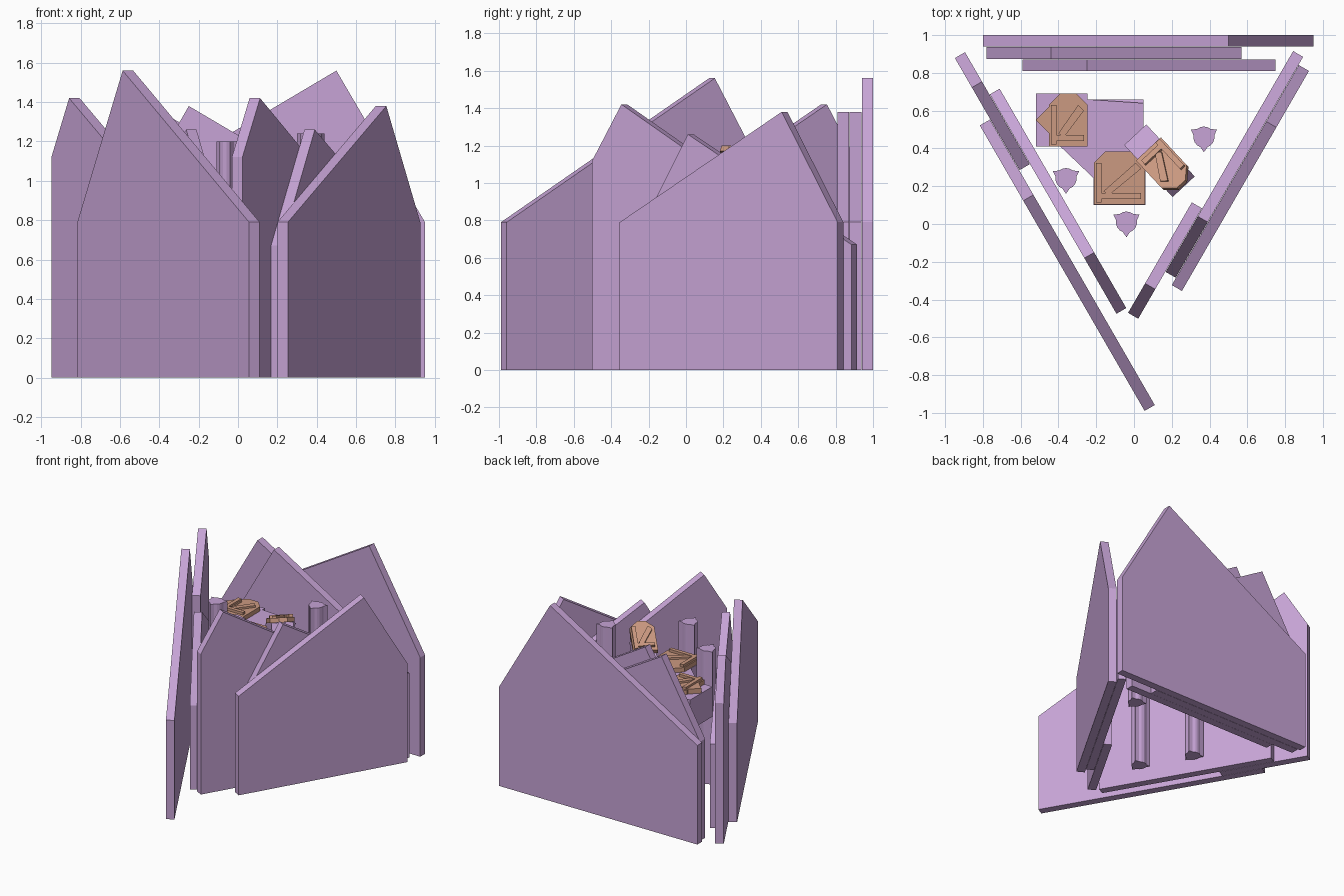
import bpy, bmesh, math
from mathutils import Vector, Matrix

if "Cube" in bpy.data.objects:
    bpy.data.objects.remove(bpy.data.objects["Cube"])


def material(name, rgb):
    m = bpy.data.materials.new(name)
    m.diffuse_color = (*rgb, 1)
    m.use_nodes = True
    m.node_tree.nodes["Principled BSDF"].inputs["Base Color"].default_value = m.diffuse_color
    return m


PURPLE = material("lilac", (0.57, 0.37, 0.67))
BROWN = material("clay_brown", (0.60, 0.32, 0.22))


def prism(name, points, direction, mat):
    """Extrude a closed 3D outline along a direction."""
    bm = bmesh.new()
    face = bm.faces.new([bm.verts.new(p) for p in points])
    ext = bmesh.ops.extrude_face_region(bm, geom=[face])
    moved = [v for v in ext["geom"] if isinstance(v, bmesh.types.BMVert)]
    bmesh.ops.translate(bm, verts=moved, vec=direction)
    # the starting face may remain or not, so cap any open side
    edges = [e for e in bm.edges if e.is_boundary]
    if edges:
        bmesh.ops.holes_fill(bm, edges=edges)
    bmesh.ops.recalc_face_normals(bm, faces=bm.faces)
    me = bpy.data.meshes.new(name)
    bm.to_mesh(me)
    bm.free()
    me.materials.append(mat)
    ob = bpy.data.objects.new(name, me)
    bpy.context.collection.objects.link(ob)
    return ob


def slab(name, outline, z0, z1, mat, matrix=None):
    ob = prism(name, [(x, y, z0) for x, y in outline], Vector((0, 0, z1 - z0)), mat)
    if matrix is not None:
        ob.matrix_world = matrix
    return ob


def rect(x0, y0, x1, y1):
    return [(x0, y0), (x1, y0), (x1, y1), (x0, y1)]


# Peaked wall panels, three layers on each side of the triangle
def panel(name, normal_deg, along_deg, off0, off1, s0, peak, s1, z_end, z_peak):
    n = Vector((math.cos(math.radians(normal_deg)), math.sin(math.radians(normal_deg)), 0))
    t = Vector((math.cos(math.radians(along_deg)), math.sin(math.radians(along_deg)), 0))
    prof = [(s0, 0), (s1, 0), (s1, z_end), (peak, z_peak), (s0, z_end)]
    prism(name, [n * off0 + t * s + Vector((0, 0, z)) for s, z in prof], n * (off1 - off0), PURPLE)


panel("back_outer_panel", 90, 0, 0.94, 1.00, -0.80, 0.50, 0.95, 0.79, 1.56)
panel("back_middle_panel", 90, 0, 0.873, 0.938, -0.78, -0.44, 0.57, 0.79, 1.38)
panel("back_inner_panel", 90, 0, 0.81, 0.872, -0.59, -0.25, 0.75, 0.79, 1.38)
panel("left_outer_panel", 210, -60, 0.384, 0.446, -0.86, -0.40, 0.885, 0.79, 1.56)
panel("left_middle_panel", 210, -60, 0.32, 0.382, -1.235, -1.055, -0.55, 1.12, 1.42)
panel("left_inner_panel", 210, -60, 0.258, 0.318, -0.976, 0.025, 0.365, 0.67, 1.26)
panel("right_outer_panel", -30, 60, 0.335, 0.397, -0.18, 0.82, 1.165, 0.79, 1.38)
panel("right_middle_panel", -30, 60, 0.272, 0.333, -0.136, 0.204, 1.214, 0.67, 1.26)
panel("right_inner_panel", -30, 60, 0.208, 0.27, -0.423, -0.243, 0.252, 1.12, 1.42)

# Round pillars with three pointed fins
for i, (x, y, z0, z1) in enumerate([(-0.04, 0.01, 0, 1.2), (-0.36, 0.24, 0.1, 1.16), (0.37, 0.46, 0.18, 1.24)]):
    ring = []
    for k in range(18):
        a = math.radians(-90 + 20 * k)
        r = 0.08 if k % 6 == 0 else 0.056
        ring.append((x + r * math.cos(a), y + r * math.sin(a)))
    slab(f"pillar_{i + 1}", ring, z0, z1, PURPLE)

# Central bridge plate
slab("bridge_plate", [(-0.40, 0.42), (-0.19, 0.22), (0.05, 0.22), (0.05, 0.64), (-0.25, 0.66)],
     0.88, 0.96, PURPLE)
prism("bridge_lip", [(-0.25, 0.62, 0.96), (-0.25, 0.66, 0.93), (-0.25, 0.62, 0.90)],
      Vector((0.30, 0, 0)), PURPLE)


# Brown relief tile: chamfered slab with stepped bars, centred on the origin
def tile(name, matrix, w, d):
    h, g, c = w / 2, d / 2, 0.06
    slab(name + "_base", [(-h, -g), (h, -g), (h, g - c), (h - c, g), (-h + c, g), (-h, g - c)],
         0, 0.035, BROWN, matrix)
    slab(name + "_rim", rect(-h + 0.01, -g + 0.01, -h + 0.04, g - c), 0.03, 0.055, BROWN, matrix)
    slab(name + "_bar", rect(-h + 0.03, -g + 0.03, h - 0.02, -g + 0.06), 0.03, 0.055, BROWN, matrix)
    slab(name + "_brace", [(-h + 0.05, -g + 0.07), (-h + 0.08, -g + 0.05), (h - 0.02, g - 0.09), (h - 0.05, g - 0.06)],
         0.03, 0.05, BROWN, matrix)


# Left block with tile and pointed nose
slab("left_block", rect(-0.52, 0.41, -0.245, 0.69), 0.72, 0.96, PURPLE)
tile("left_tile", Matrix.Translation((-0.348, 0.55, 0.961)), 0.205, 0.28)
slab("left_tile_nose", [(-0.52, 0.55), (-0.45, 0.48), (-0.40, 0.48), (-0.40, 0.62), (-0.45, 0.62)],
     0.961, 1.0, BROWN)

# Front block with tile
slab("front_block", rect(-0.215, 0.10, 0.06, 0.385), 0.72, 0.96, PURPLE)
tile("front_tile", Matrix.Translation((-0.077, 0.243, 0.961)), 0.27, 0.28)

# Tilted block with tile rising outward
tilt = (Matrix.Translation((0.13, 0.34, 1.08)) @ Matrix.Rotation(math.radians(-137), 4, 'Z')
        @ Matrix.Rotation(math.radians(25), 4, 'X'))
slab("tilted_block", rect(-0.08, -0.20, 0.08, 0.15), -0.14, 0, PURPLE, tilt)
tile("tilted_tile", tilt @ Matrix.Translation((0, 0.07, 0.001)), 0.18, 0.28)
